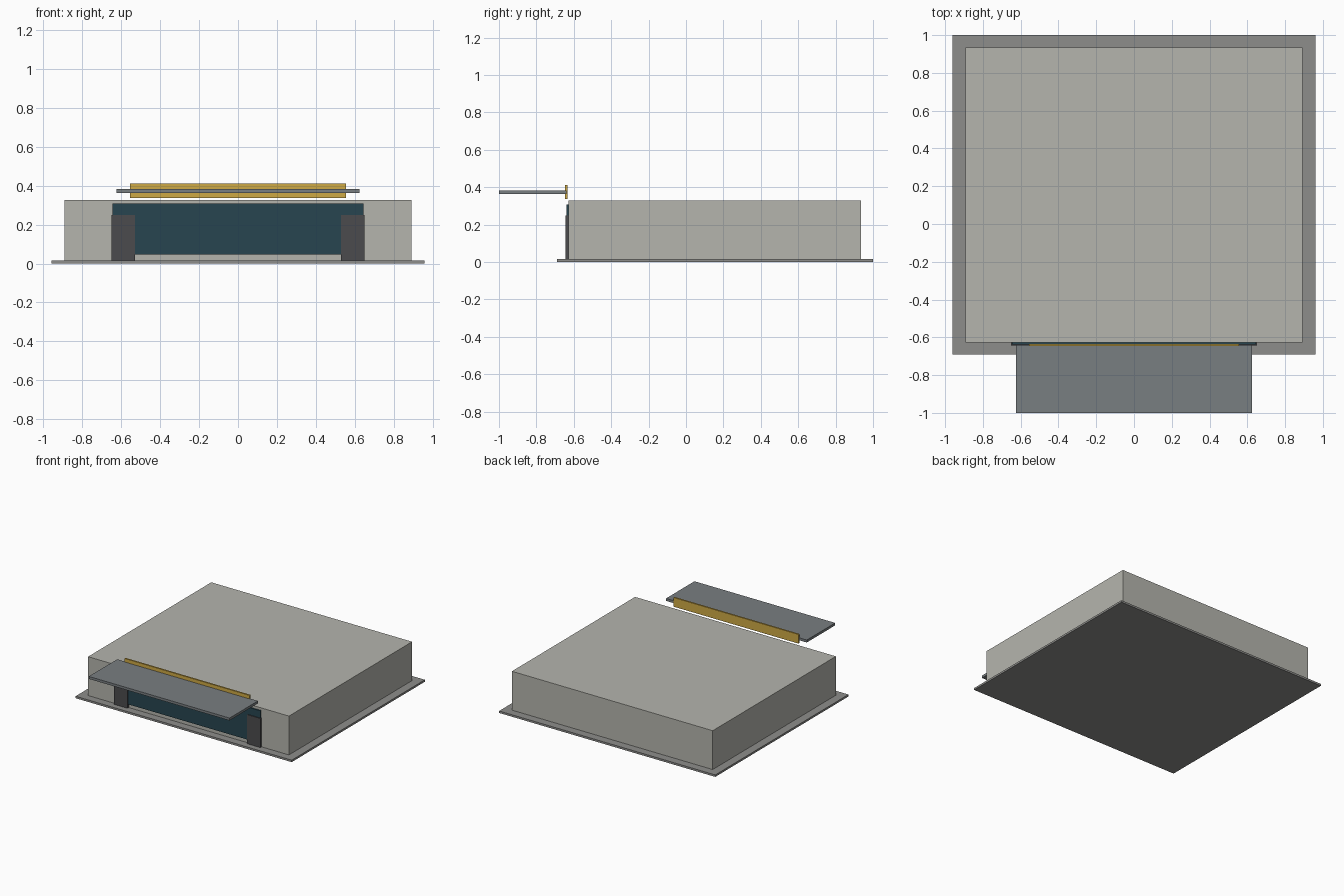
import bpy

if "Cube" in bpy.data.objects:
    bpy.data.objects.remove(bpy.data.objects["Cube"])


def material(name, rgb):
    m = bpy.data.materials.new(name)
    m.diffuse_color = (*rgb, 1)
    m.use_nodes = True
    m.node_tree.nodes["Principled BSDF"].inputs["Base Color"].default_value = m.diffuse_color
    return m


def box(name, x, y, z, mat):
    """Axis-aligned box from (min, max) ranges."""
    bpy.ops.mesh.primitive_cube_add(size=1, location=[(a + b) / 2 for a, b in (x, y, z)])
    ob = bpy.context.object
    ob.name = name
    ob.scale = [b - a for a, b in (x, y, z)]
    bpy.ops.object.transform_apply(location=False, rotation=False, scale=True)
    ob.data.materials.append(mat)
    return ob


concrete = material("concrete", (0.27, 0.27, 0.26))
wall = material("wall", (0.46, 0.46, 0.42))
glass = material("glass", (0.02, 0.06, 0.08))
metal = material("metal", (0.19, 0.21, 0.22))
dark = material("dark_frame", (0.07, 0.07, 0.075))
gold = material("gold", (0.62, 0.40, 0.06))

# Ground slab and main hall
box("base_slab", (-0.96, 0.96), (-0.69, 1.0), (0, 0.016), concrete)
box("main_hall", (-0.892, 0.892), (-0.628, 0.935), (0.016, 0.328), wall)

# Glazed shop front
box("front_window", (-0.645, 0.645), (-0.638, -0.624), (0.046, 0.308), glass)

# Entrance pillars on both sides
for side, name in ((-1, "left_pillar"), (1, "right_pillar")):
    xs = sorted((side * 0.53, side * 0.65))
    box(name, xs, (-0.644, -0.628), (0.016, 0.25), dark)

# Canopy and sign board above the entrance
box("canopy", (-0.625, 0.625), (-1.0, -0.64), (0.363, 0.383), metal)
box("sign_board", (-0.555, 0.555), (-0.647, -0.634), (0.338, 0.411), gold)
